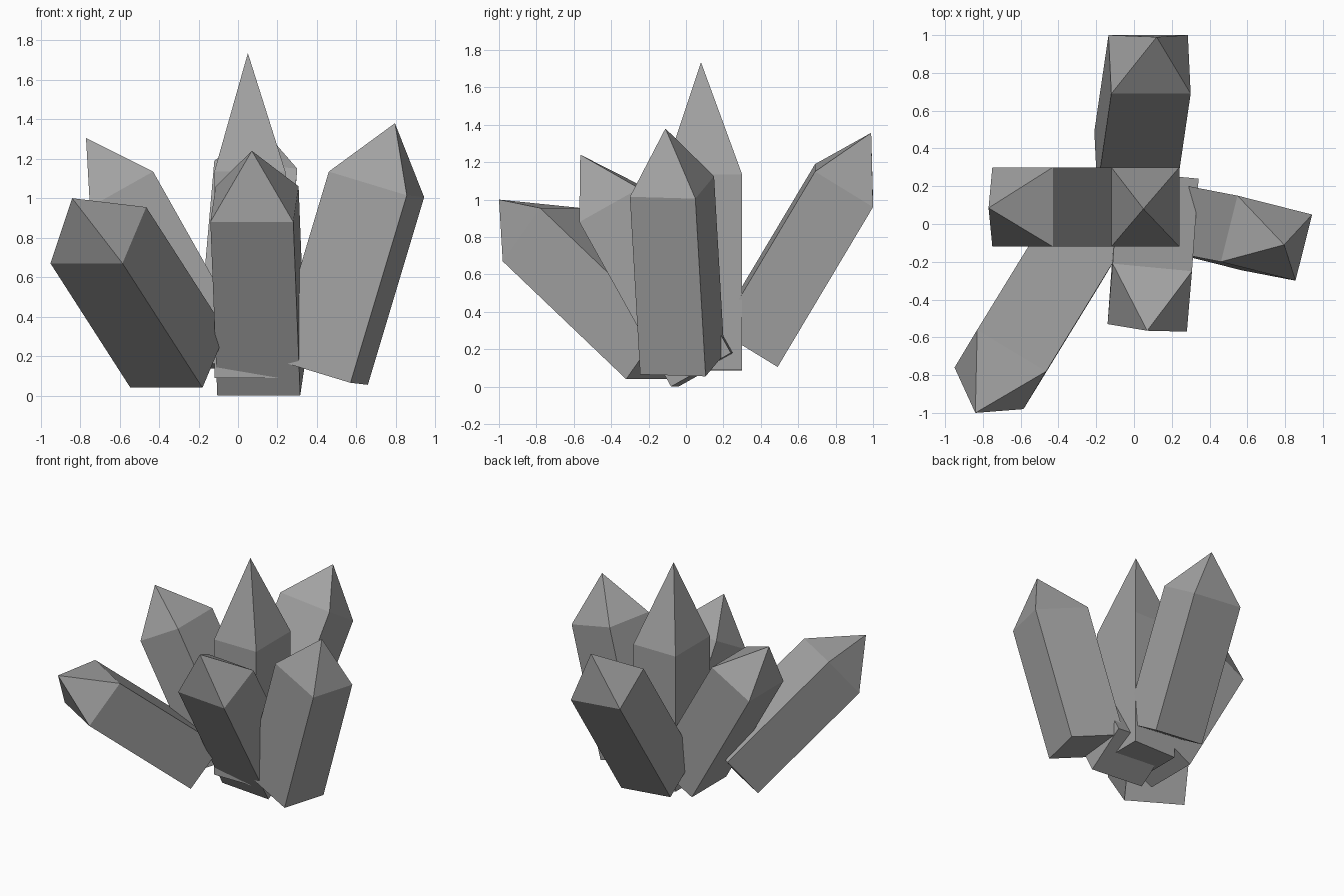
import bpy, bmesh
from mathutils import Vector

if "Cube" in bpy.data.objects:
    bpy.data.objects.remove(bpy.data.objects["Cube"])

grey = bpy.data.materials.new("crystal grey")
grey.diffuse_color = (0.36, 0.36, 0.36, 1)
grey.use_nodes = True
grey.node_tree.nodes["Principled BSDF"].inputs["Base Color"].default_value = grey.diffuse_color


def crystal(name, corner, u, v, down, tip):
    """Square prism with a pyramid tip: shoulder corner, two side vectors,
    shaft vector to the base, and tip position."""
    c, u, v, down = map(Vector, (corner, u, v, down))
    bm = bmesh.new()
    ring = [c, c + u, c + u + v, c + v]
    top = [bm.verts.new(p) for p in ring]
    base = [bm.verts.new(p + down) for p in ring]
    apex = bm.verts.new(tip)
    bm.faces.new(base)
    for i in range(4):
        j = (i + 1) % 4
        bm.faces.new((base[i], base[j], top[j], top[i]))
        bm.faces.new((top[i], top[j], apex))
    bmesh.ops.recalc_face_normals(bm, faces=bm.faces)
    me = bpy.data.meshes.new(name)
    bm.to_mesh(me)
    bm.free()
    me.materials.append(grey)
    bpy.context.collection.objects.link(bpy.data.objects.new(name, me))


# Upright crystal in the middle
crystal("center_crystal", (-0.12, -0.12, 1.135), (0.36, 0, 0), (0, 0.42, 0),
        (0, 0, -1.045), (0.05, 0.08, 1.735))
# Leaning crystals around it
crystal("left_crystal", (-0.75, -0.12, 0.955), (0.32, 0, 0.18), (0, 0.42, 0),
        (0.49, 0, -0.87), (-0.77, 0.085, 1.305))
crystal("back_crystal", (-0.12, 0.69, 1.19), (0.42, 0, -0.04), (-0.015, 0.31, -0.19),
        (-0.075, -0.51, -0.855), (0.12, 0.99, 1.357))
crystal("right_crystal", (0.46, -0.20, 1.135), (0.395, -0.10, -0.12), (0.088, 0.35, -0.01),
        (-0.285, 0.055, -0.95), (0.795, -0.11, 1.38))
crystal("front_crystal", (-0.14, -0.53, 0.88), (0.42, -0.04, 0), (0.027, 0.32, 0.18),
        (0.035, 0.49, -0.88), (0.07, -0.565, 1.24))
crystal("front_left_crystal", (-0.95, -0.76, 0.67), (0.365, -0.22, 0), (0.12, 0.20, 0.285),
        (0.405, 0.66, -0.63), (-0.84, -1.0, 1.0))
